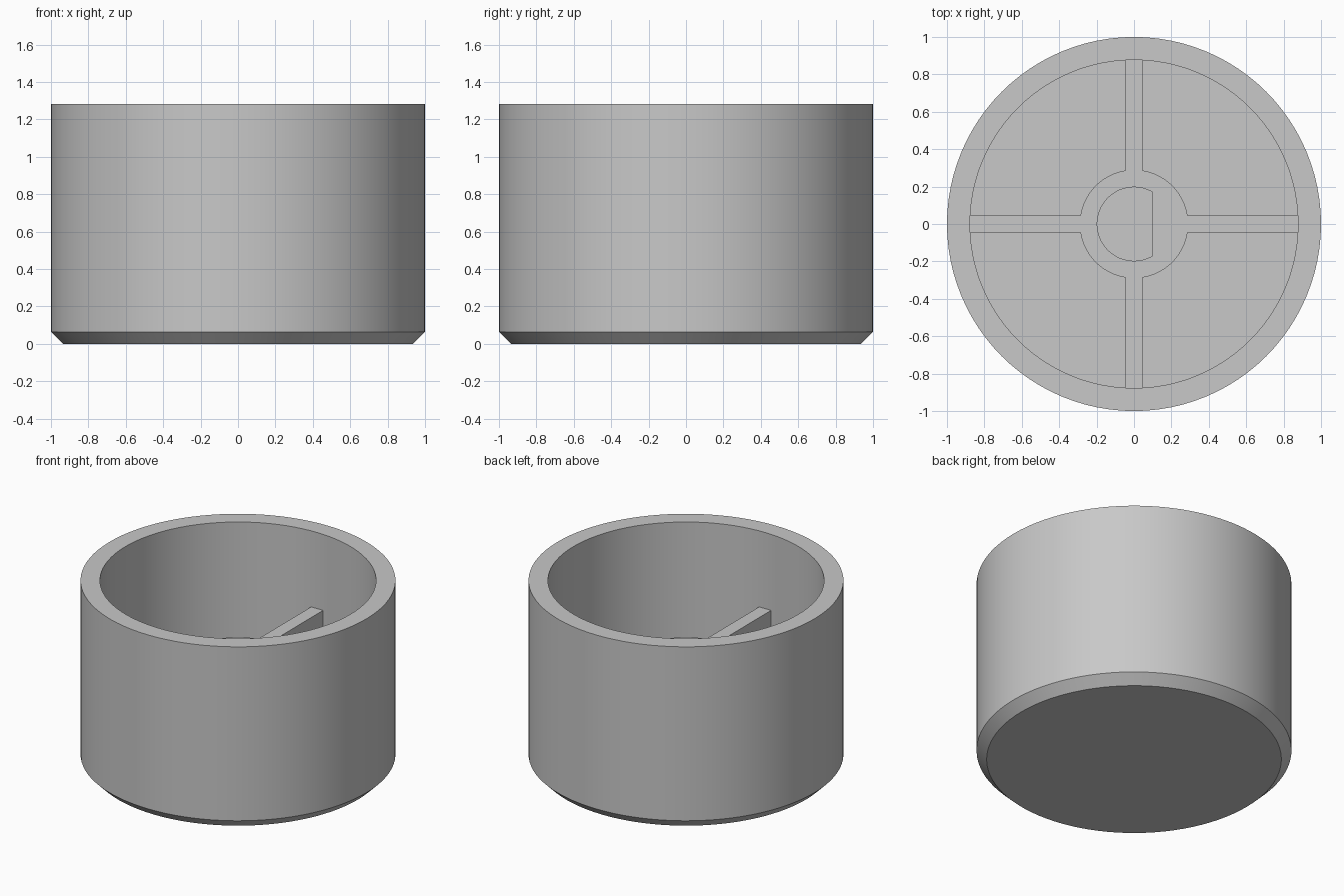
import bpy, bmesh
from math import pi, sin, cos, asin, acos

if "Cube" in bpy.data.objects:
    bpy.data.objects.remove(bpy.data.objects["Cube"], do_unlink=True)

HEIGHT, FLOOR, RIB_TOP = 1.283, 0.125, 0.75
INNER, CHAMFER = 0.877, 0.064
HUB, BORE, FLAT, RIB = 0.29, 0.197, 0.1, 0.046

grey = bpy.data.materials.new("plain grey")
grey.use_nodes = True
colour = (0.58, 0.58, 0.58, 1)
grey.diffuse_color = colour
grey.node_tree.nodes["Principled BSDF"].inputs["Base Color"].default_value = colour


def finish(name, bm):
    bmesh.ops.recalc_face_normals(bm, faces=bm.faces)
    mesh = bpy.data.meshes.new(name)
    bm.to_mesh(mesh)
    bm.free()
    mesh.materials.append(grey)
    obj = bpy.data.objects.new(name, mesh)
    bpy.context.collection.objects.link(obj)
    bpy.ops.object.select_all(action='DESELECT')
    obj.select_set(True)
    bpy.context.view_layer.objects.active = obj
    bpy.ops.object.shade_smooth_by_angle(angle=pi / 6)
    return obj


def arc(radius, start, end, steps):
    angles = [start + (end - start) * i / steps for i in range(steps + 1)]
    return [(radius * cos(a), radius * sin(a)) for a in angles]


# Cup: stacked rings joined into walls, with a cap at each end
bm = bmesh.new()
profile = [(1 - CHAMFER, 0), (1, CHAMFER), (1, HEIGHT), (INNER, HEIGHT), (INNER, FLOOR)]
rings = [[bm.verts.new((x, y, z)) for x, y in arc(r, 0, 2 * pi, 96)[:-1]]
         for r, z in profile]
for low, high in zip(rings, rings[1:]):
    for i in range(len(low)):
        bm.faces.new((low[i - 1], low[i], high[i], high[i - 1]))
bm.faces.new(rings[0])
bm.faces.new(rings[-1])
finish("cup", bm)

# Hub with four ribs and a D-shaped bore, as one extruded outline
outline = []
half = asin(RIB / HUB)
for k in range(4):
    turn = k * pi / 2
    c, s = cos(turn), sin(turn)
    for x, y in [(INNER, -RIB), (INNER, RIB)]:
        outline.append((x * c - y * s, x * s + y * c))
    outline += arc(HUB, turn + half, turn + pi / 2 - half, 14)
cut = acos(FLAT / BORE)
bore = arc(BORE, cut, 2 * pi - cut, 40)

bm = bmesh.new()
top_edges = []
for loop in (outline, bore):
    low = [bm.verts.new((x, y, FLOOR)) for x, y in loop]
    high = [bm.verts.new((x, y, RIB_TOP)) for x, y in loop]
    for i in range(len(loop)):
        bm.faces.new((low[i - 1], low[i], high[i], high[i - 1]))
        top_edges.append(bm.edges.get((high[i - 1], high[i])))
bmesh.ops.triangle_fill(bm, use_beauty=True, use_dissolve=False, edges=top_edges,
                        normal=(0, 0, 1))
bm.normal_update()
finish("hub_and_ribs", bm)
